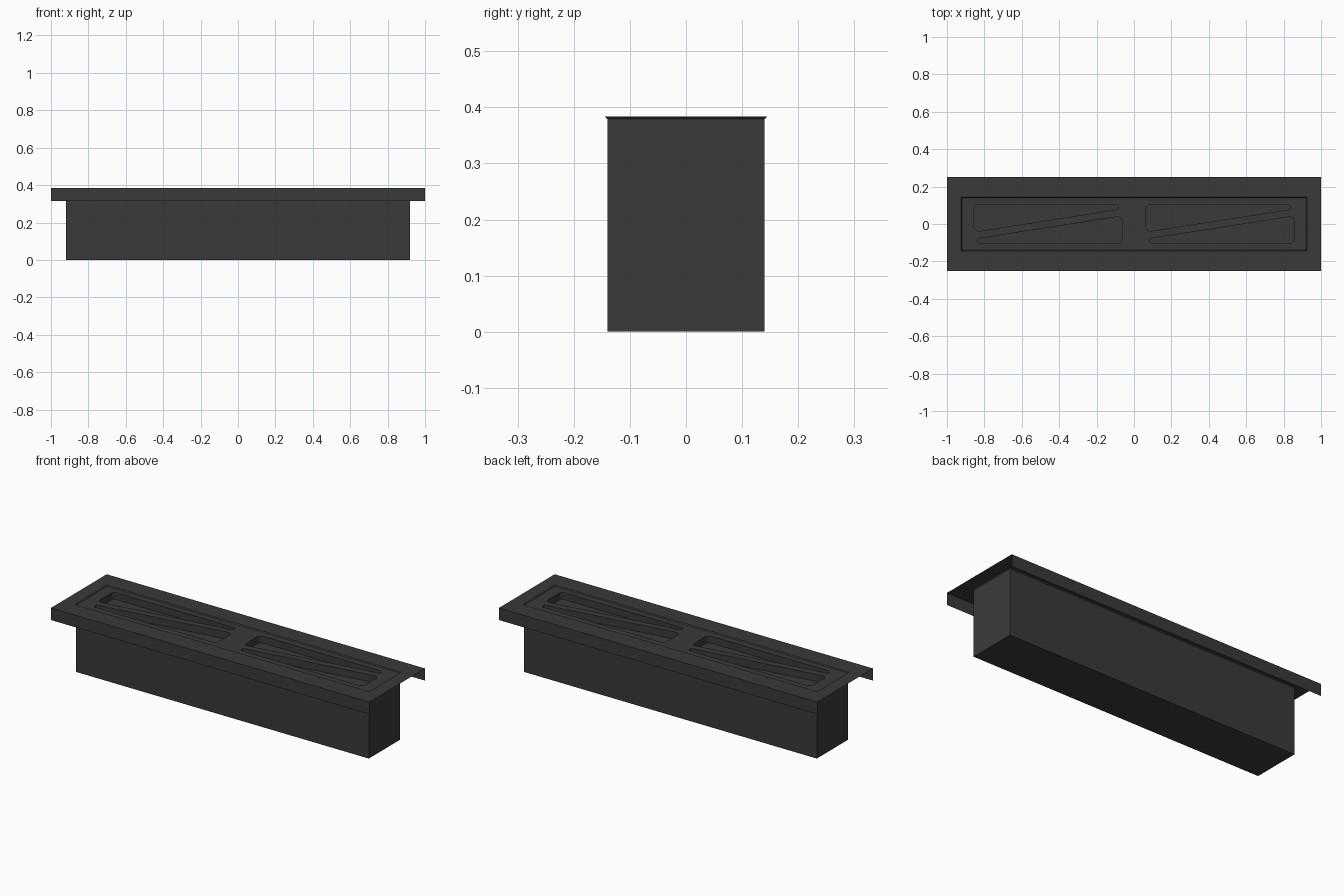
import bpy, bmesh
from mathutils import Vector
from mathutils.geometry import interpolate_bezier

if "Cube" in bpy.data.objects:
    bpy.data.objects.remove(bpy.data.objects["Cube"])

mat = bpy.data.materials.new("dark_metal")
mat.diffuse_color = (0.042, 0.042, 0.042, 1)
mat.use_nodes = True
mat.node_tree.nodes["Principled BSDF"].inputs["Base Color"].default_value = mat.diffuse_color

TOP, PANEL = 0.384, 0.379


def make_object(name, bm):
    me = bpy.data.meshes.new(name)
    bm.to_mesh(me)
    bm.free()
    me.materials.append(mat)
    ob = bpy.data.objects.new(name, me)
    bpy.context.collection.objects.link(ob)
    return ob


def rect(bm, x, y, z):
    return [bm.verts.new((sx * x, sy * y, z))
            for sx, sy in ((-1, -1), (1, -1), (1, 1), (-1, 1))]


def rounded(corners):
    # corners: (x, y, cut length); returns outline with rounded corners
    pts = []
    n = len(corners)
    for i, (x, y, r) in enumerate(corners):
        p = Vector((x, y, 0))
        a = Vector((*corners[i - 1][:2], 0)) - p
        b = Vector((*corners[(i + 1) % n][:2], 0)) - p
        s, e = p + a.normalized() * r, p + b.normalized() * r
        pts += interpolate_bezier(s, s.lerp(p, 0.56), e.lerp(p, 0.56), e, 7)
    return pts


# Body: long trough box
bm = bmesh.new()
lo, hi = rect(bm, 0.92, 0.14, 0), rect(bm, 0.92, 0.14, PANEL)
bm.faces.new(lo[::-1])
bm.faces.new(hi)
for i in range(4):
    j = (i + 1) % 4
    bm.faces.new((lo[i], lo[j], hi[j], hi[i]))
body = make_object("body", bm)

# Wedge slots: two pairs, each pair one wedge plus its half-turn copy
wedge = rounded([(-0.396, 0.104, 0.025), (-0.396, -0.042, 0.03),
                 (0.374, 0.078, 0.011), (0.374, 0.104, 0.011)])
bm = bmesh.new()
for cx in (-0.46, 0.46):
    for s in (1, -1):
        face = bm.faces.new([bm.verts.new((cx + s * p.x, s * p.y, PANEL - 0.04))
                             for p in wedge])
        ext = bmesh.ops.extrude_face_region(bm, geom=[face], use_keep_orig=True)
        bmesh.ops.translate(bm, vec=(0, 0, 0.08),
                            verts=[v for v in ext["geom"] if isinstance(v, bmesh.types.BMVert)])
bmesh.ops.recalc_face_normals(bm, faces=bm.faces)
cutter = make_object("slot_cutter", bm)
cutter.hide_render = True
cutter.hide_viewport = True
mod = body.modifiers.new("slots", "BOOLEAN")
mod.operation = "DIFFERENCE"
mod.solver = "EXACT"
mod.object = cutter

# Top plate: thin sheet frame with flared lip and front/back skirts
bm = bmesh.new()
low = rect(bm, 0.92, 0.14, PANEL)
lip = rect(bm, 0.925, 0.145, TOP)
outer = rect(bm, 1, 0.25, TOP)
skirt = rect(bm, 1, 0.25, 0.315)
for i in range(4):
    j = (i + 1) % 4
    bm.faces.new((low[i], low[j], lip[j], lip[i]))
    bm.faces.new((lip[i], outer[i], outer[j], lip[j]))
for i, j in ((0, 1), (2, 3)):
    bm.faces.new((skirt[i], skirt[j], outer[j], outer[i]))
# drop the unused-normal ambiguity: one consistent sheet
bmesh.ops.recalc_face_normals(bm, faces=bm.faces)
if max(bm.faces, key=lambda f: f.calc_center_median().z).normal.z < 0:
    bmesh.ops.reverse_faces(bm, faces=bm.faces)
make_object("top_plate", bm)
